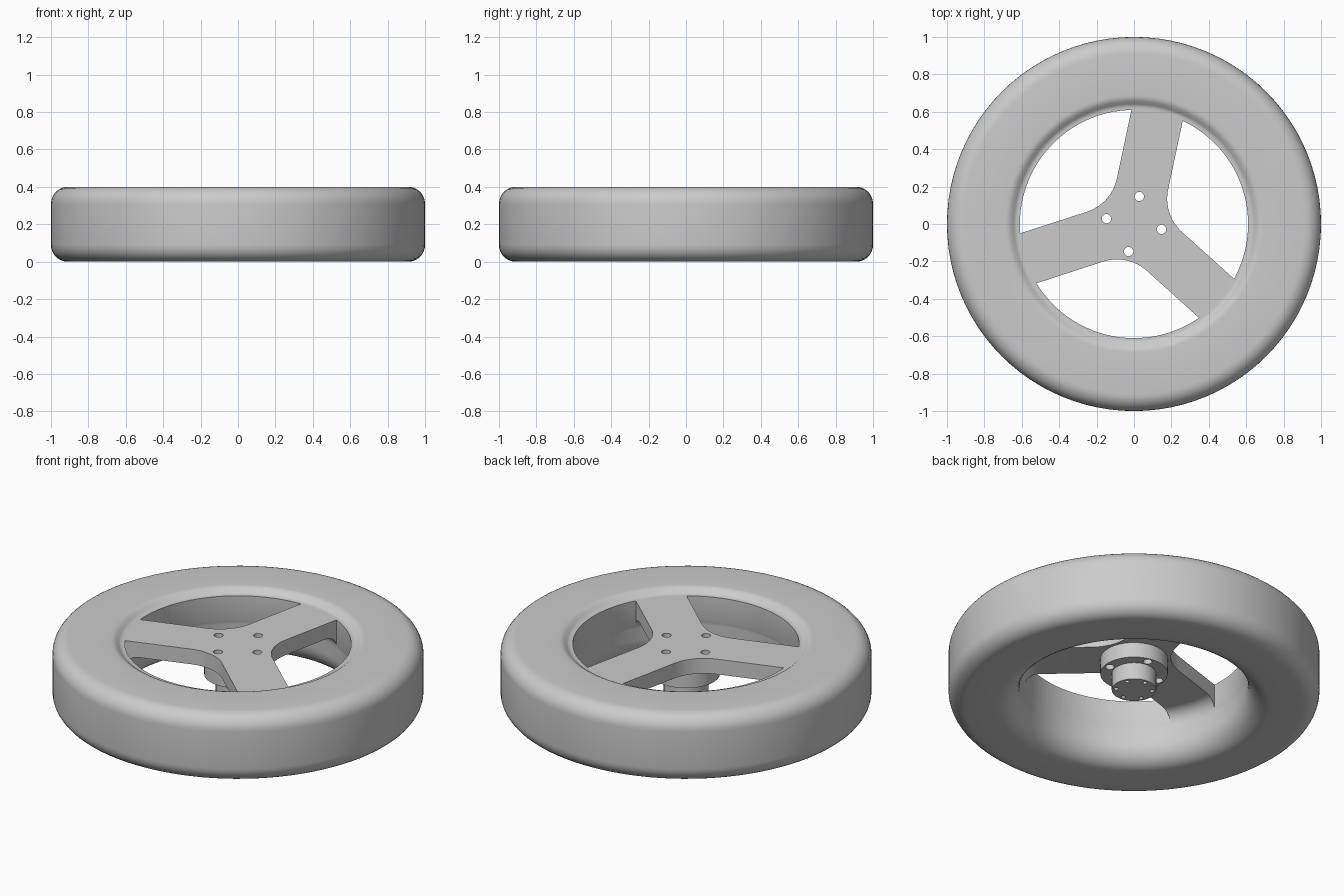
import bpy, bmesh
from math import sin, cos, pi, radians
from mathutils import Matrix, Vector

old = bpy.data.objects.get("Cube")
if old:
    bpy.data.objects.remove(old, do_unlink=True)

grey = bpy.data.materials.new("plain_grey")
grey.use_nodes = True
colour = (0.6, 0.6, 0.6, 1)
grey.diffuse_color = colour
grey.node_tree.nodes["Principled BSDF"].inputs["Base Color"].default_value = colour


def to_object(name, bm):
    bmesh.ops.recalc_face_normals(bm, faces=bm.faces)
    mesh = bpy.data.meshes.new(name)
    bm.to_mesh(mesh)
    bm.free()
    obj = bpy.data.objects.new(name, mesh)
    bpy.context.collection.objects.link(obj)
    mesh.materials.append(grey)
    return obj


def arc(cx, cz, rx, rz, start, end, steps=8):
    """Points along an elliptical arc, angles in degrees."""
    angles = [radians(start + (end - start) * i / steps) for i in range(steps + 1)]
    return [(cx + rx * cos(a), cz + rz * sin(a)) for a in angles]


def lathe(name, profile, steps=96):
    bm = bmesh.new()
    verts = [bm.verts.new((r, 0, z)) for r, z in profile]
    edges = [bm.edges.new(pair) for pair in zip(verts, verts[1:])]
    bmesh.ops.spin(bm, geom=verts + edges, cent=(0, 0, 0), axis=(0, 0, 1),
                   angle=2 * pi, steps=steps)
    bmesh.ops.remove_doubles(bm, verts=bm.verts, dist=0.0005)
    return to_object(name, bm)


def holes(name, count, start, ring, radius, low, high):
    """A ring of upright cylinders used for drilling."""
    bm = bmesh.new()
    for i in range(count):
        a = radians(start) + 2 * pi * i / count
        place = Matrix.Translation((ring * cos(a), ring * sin(a), (low + high) / 2))
        bmesh.ops.create_cone(bm, cap_ends=True, segments=20, radius1=radius,
                              radius2=radius, depth=high - low, matrix=place)
    return to_object(name, bm)


def opening_cutter(name):
    """Three prisms shaped like the gaps between the spokes."""
    half_width, fillet, rim = 0.14, 0.24, 0.61
    apex = half_width / sin(pi / 3)
    centre = apex + fillet / sin(pi / 3)
    spread = 46.7
    outline = arc(0, 0, rim, rim, -spread, spread, 32)
    outline += arc(centre, 0, fillet, fillet, 150, 210, 12)
    bm = bmesh.new()
    for angle in (18, 138, 258):
        spin = Matrix.Rotation(radians(angle), 3, 'Z')
        face = bm.faces.new([bm.verts.new(spin @ Vector((x, y, -0.1))) for x, y in outline])
        top = bmesh.ops.extrude_face_region(bm, geom=[face])["geom"]
        bmesh.ops.translate(bm, vec=(0, 0, 0.7),
                            verts=[v for v in top if isinstance(v, bmesh.types.BMVert)])
    return to_object(name, bm)


def cut(obj, cutters):
    for cutter in cutters:
        cutter.hide_render = True
        mod = obj.modifiers.new("cut", 'BOOLEAN')
        mod.operation = 'DIFFERENCE'
        mod.solver = 'EXACT'
        mod.object = cutter
        bpy.context.view_layer.objects.active = obj
        bpy.ops.object.modifier_apply(modifier=mod.name)


# Wheel body: dished disc, flared inner wall, rounded tread
body_profile = [(0, 0.37), (0.3, 0.37), (0.6, 0.37)]
body_profile += arc(0.62, 0.395, 0.03, 0.025, 270, 320, 4)
body_profile += arc(0.69, 0.36, 0.05, 0.04, 130, 90, 4)
body_profile += arc(0.91, 0.31, 0.09, 0.09, 90, 0)
body_profile += arc(0.91, 0.09, 0.09, 0.09, 0, -90)
body_profile += arc(0.735, 0.13, 0.12, 0.13, 270, 180)
body_profile += arc(0.535, 0.2, 0.08, 0.08, 0, 90)
body_profile += [(0.3, 0.28), (0, 0.28)]
wheel_body = lathe("wheel_body", body_profile)

# Hub: stepped flange under the spokes
hub = lathe("hub", [(0, 0.3), (0.182, 0.3), (0.182, 0.19), (0.12, 0.19),
                    (0.12, 0.09), (0, 0.09)], 64)

# Spoke gaps, through bolt holes and blind holes in the hub face
openings = opening_cutter("opening_cutter")
bolts = holes("bolt_cutter", 4, 79, 0.15, 0.025, 0.15, 0.5)
screws = holes("screw_cutter", 6, 87, 0.097, 0.012, 0.0, 0.14)
cut(wheel_body, [openings, bolts])
cut(hub, [bolts, screws])
for helper in (openings, bolts, screws):
    bpy.data.objects.remove(helper, do_unlink=True)

# Smooth shading with crisp cut edges
bpy.ops.object.select_all(action='DESELECT')
for obj in (wheel_body, hub):
    obj.select_set(True)
bpy.context.view_layer.objects.active = wheel_body
bpy.ops.object.shade_smooth_by_angle(angle=radians(35))
